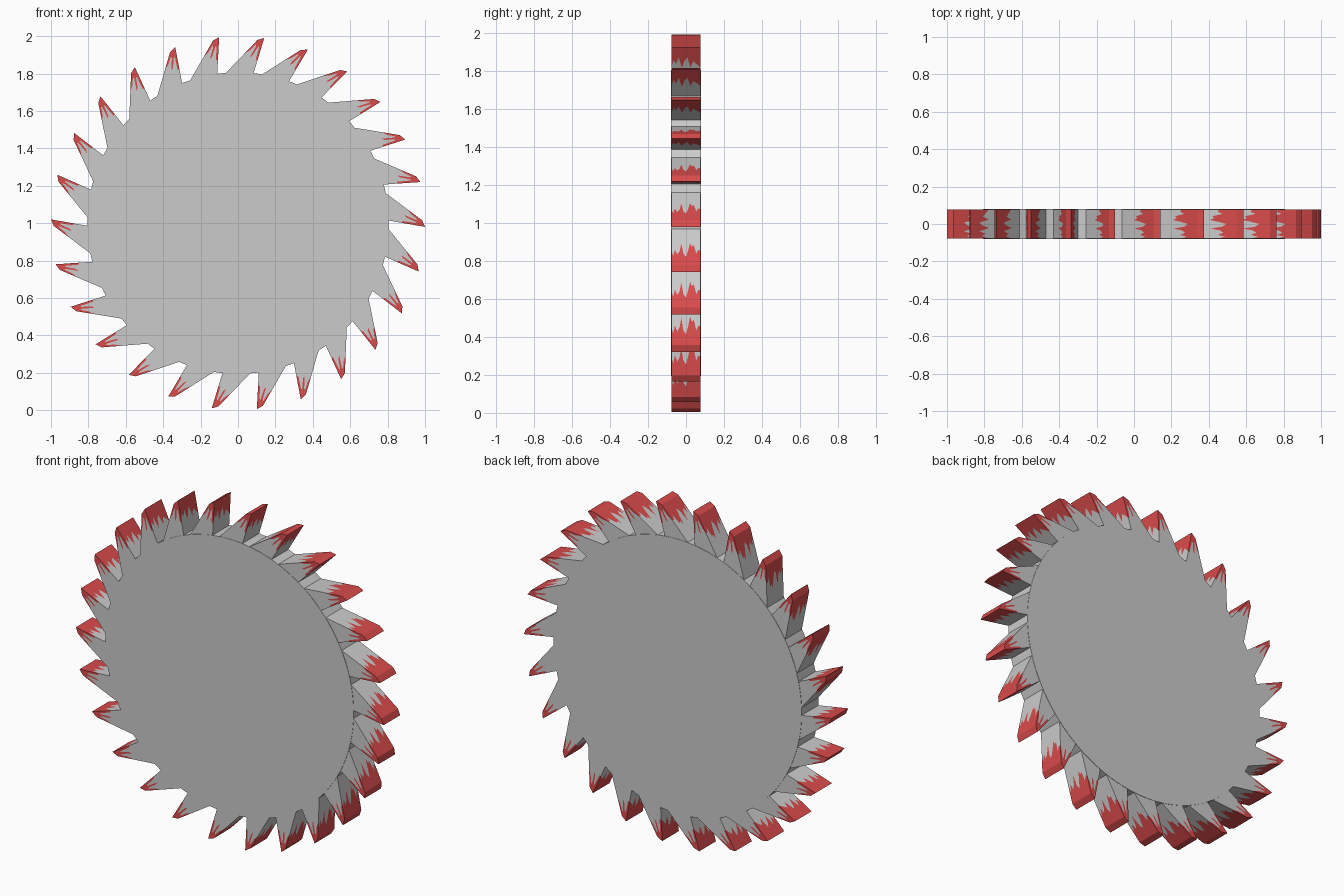
import bpy, bmesh
from math import radians, cos, sin, pi
from mathutils import Vector

if "Cube" in bpy.data.objects:
    bpy.data.objects.remove(bpy.data.objects["Cube"])

TEETH = 26
STEP = 360 / TEETH
HALF = 0.077          # half thickness of the teeth
CENTRE = Vector((0, 0, 1))

red = bpy.data.materials.new("red_stain")
red.diffuse_color = (0.7, 0.07, 0.07, 1)
red.use_nodes = True
red.node_tree.nodes["Principled BSDF"].inputs["Base Color"].default_value = red.diffuse_color

# stain edges: (across, down the tooth) as fractions of each face
SIDE = [(0, .6), (.1, .58), (.2, .24), (.3, .2), (.38, .46), (.48, .5),
        (.52, .2), (.66, .14), (.8, .3), (1, .38)]
RAMP = [(0, .38), (.06, .24), (.12, .4), (.2, .28), (.28, .36), (.34, .56), (.41, .3),
        (.5, .22), (.58, .4), (.64, .58), (.7, .48), (.77, .52), (.85, .3), (.92, .4), (1, .38)]
LEAD = [(0, .6), (.08, .38), (.16, .5), (.25, .3), (.36, .62), (.45, .4),
        (.55, .3), (.65, .6), (.75, .42), (.87, .5), (1, .6)]


def polar(r, deg, y):
    a = radians(deg)
    return CENTRE + Vector((r * cos(a), y, r * sin(a)))


def stained_face(bm, t0, t1, b0, b1, edge):
    """Quad with tip edge t0-t1 and root edge b0-b1, split along a jagged stain edge."""
    jag = [bm.verts.new(t0.lerp(t1, s).lerp(b0.lerp(b1, s), t)) for s, t in edge]
    tip = [bm.verts.new(t0), bm.verts.new(t1)]
    root = [bm.verts.new(b1), bm.verts.new(b0)]
    bm.faces.new(tip + jag[::-1]).material_index = 1
    bm.faces.new(jag + root)


# central disc, a hair thicker than the teeth
bpy.ops.mesh.primitive_cylinder_add(vertices=104, radius=0.806, depth=2 * HALF + 0.004,
                                    location=CENTRE, rotation=(pi / 2, 0, 0))
disc = bpy.context.object
disc.name = "blade_disc"
bpy.ops.object.shade_smooth_by_angle(angle=radians(30))

# raked teeth with stained tips
bm = bmesh.new()
for k in range(TEETH):
    a = 12.7 + k * STEP
    F, B = [[polar(r, a + d, y) for r, d in ((1.0, 0), (.985, 2.0), (.795, 13.6), (.795, 2.3))]
            for y in (-HALF, HALF)]
    stained_face(bm, F[0], F[1], F[3], F[2], SIDE)      # front side
    stained_face(bm, B[0], B[1], B[3], B[2], SIDE)      # back side
    stained_face(bm, F[1], B[1], F[2], B[2], RAMP)      # trailing ramp
    stained_face(bm, F[0], B[0], F[3], B[3], LEAD)      # leading edge
    bm.faces.new([bm.verts.new(p) for p in (F[0], B[0], B[1], F[1])]).material_index = 1
    bm.faces.new([bm.verts.new(p) for p in (F[3], F[2], B[2], B[3])])
bmesh.ops.remove_doubles(bm, verts=bm.verts, dist=1e-5)
bmesh.ops.recalc_face_normals(bm, faces=bm.faces)
mesh = bpy.data.meshes.new("teeth")
bm.to_mesh(mesh)
bm.free()
mesh.materials.append(None)
mesh.materials.append(red)
bpy.context.collection.objects.link(bpy.data.objects.new("teeth", mesh))
